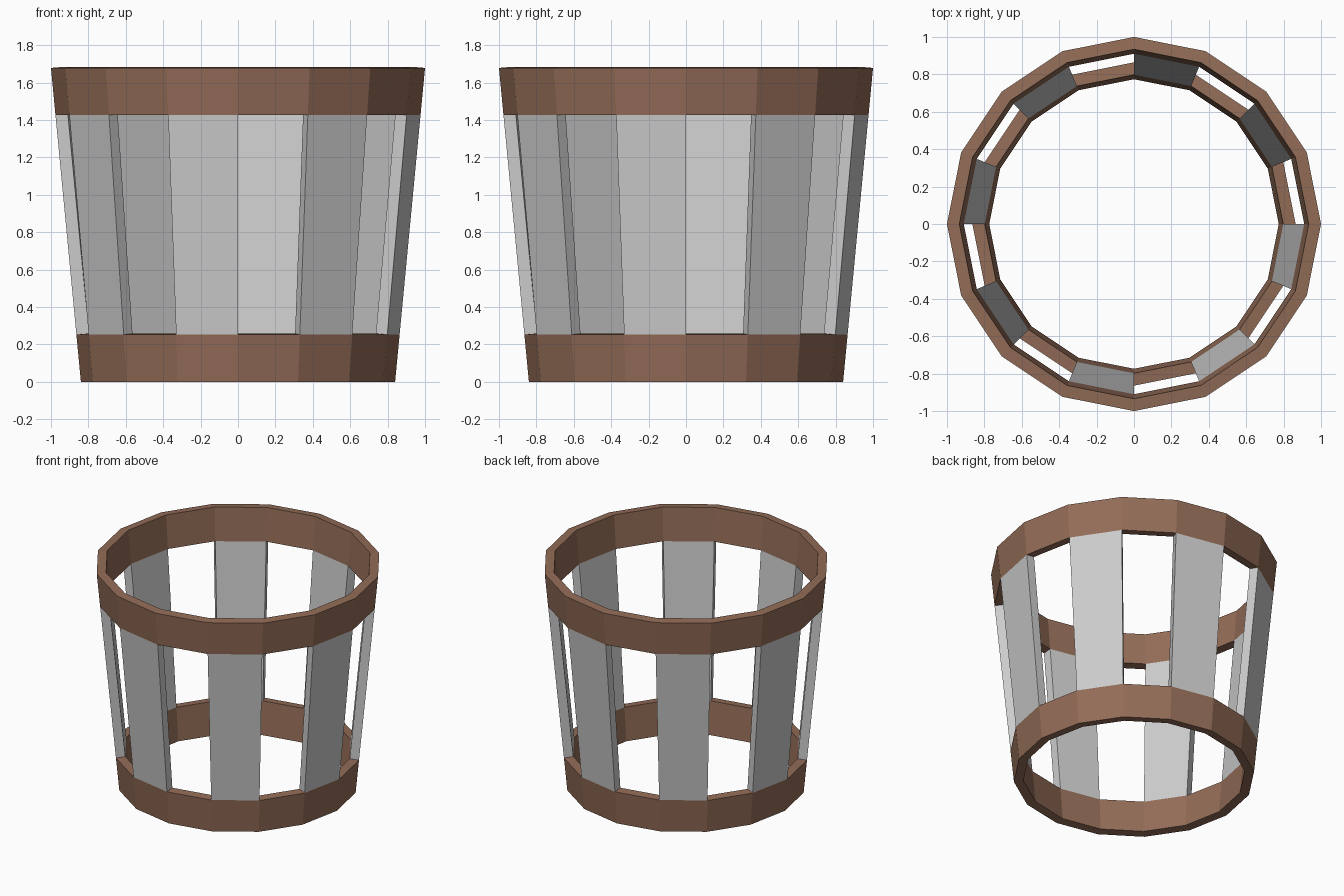
import bpy, bmesh
from math import cos, sin, pi

if "Cube" in bpy.data.objects:
    bpy.data.objects.remove(bpy.data.objects["Cube"])

SIDES = 16
STEP = 2 * pi / SIDES
HEIGHT, R_BOTTOM, R_TOP = 1.678, 0.84, 1.0
THICK, RISE = 0.066, 0.006      # wall thickness, end caps square to the sloped wall

brown = bpy.data.materials.new("brown_wood")
brown.diffuse_color = (0.29, 0.15, 0.095, 1)
brown.use_nodes = True
brown.node_tree.nodes["Principled BSDF"].inputs["Base Color"].default_value = brown.diffuse_color


def section(bm, i, z0, z1):
    """Four wall corners at polygon corner i: outer low, outer high, inner high, inner low."""
    pts = []
    for z, inner in ((z0, 0), (z1, 0), (z1, 1), (z0, 1)):
        r = R_BOTTOM + (R_TOP - R_BOTTOM) * z / HEIGHT - inner * THICK
        a = i * STEP
        pts.append(bm.verts.new((r * cos(a), r * sin(a), z + inner * RISE)))
    return pts


def finish(bm, name, mat=None):
    bmesh.ops.recalc_face_normals(bm, faces=bm.faces)
    mesh = bpy.data.meshes.new(name)
    bm.to_mesh(mesh)
    bm.free()
    if mat:
        mesh.materials.append(mat)
    bpy.context.collection.objects.link(bpy.data.objects.new(name, mesh))


def hoop(name, z0, z1):
    bm = bmesh.new()
    secs = [section(bm, i, z0, z1) for i in range(SIDES)]
    for i in range(SIDES):
        a, b = secs[i], secs[(i + 1) % SIDES]
        for k in range(4):
            n = (k + 1) % 4
            bm.faces.new((a[k], b[k], b[n], a[n]))
    finish(bm, name, brown)


def stave(name, i, z0, z1):
    # Ends stay open where they meet the hoops
    bm = bmesh.new()
    a, b = section(bm, i, z0, z1), section(bm, i + 1, z0, z1)
    bm.faces.new((a[0], b[0], b[1], a[1]))
    bm.faces.new((a[3], a[2], b[2], b[3]))
    bm.faces.new(a)
    bm.faces.new(b)
    finish(bm, name)


# Hoops
hoop("bottom_hoop", 0, 0.252)
hoop("top_hoop", 1.426, HEIGHT)

# Staves on every second side
for n in range(SIDES // 2):
    stave(f"stave_{n + 1}", 2 * n + 1, 0.252, 1.426)
